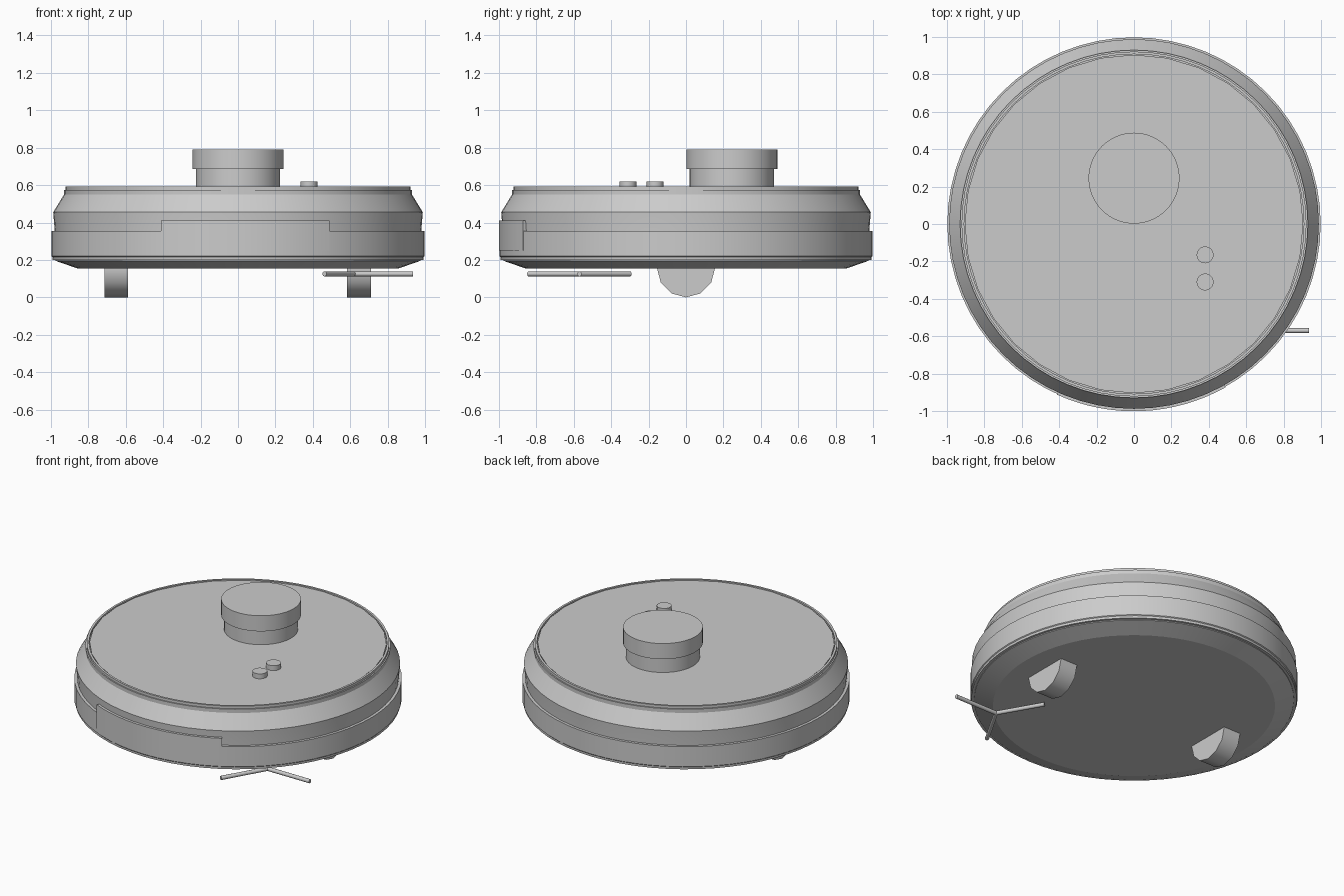
import bpy, math
from mathutils import Matrix, Vector

if "Cube" in bpy.data.objects:
    bpy.data.objects.remove(bpy.data.objects["Cube"])

grey = bpy.data.materials.new("light grey plastic")
grey.diffuse_color = (0.6, 0.6, 0.6, 1)
grey.use_nodes = True
grey.node_tree.nodes["Principled BSDF"].inputs["Base Color"].default_value = grey.diffuse_color


def make(name, verts, faces, angle=30):
    mesh = bpy.data.meshes.new(name)
    mesh.from_pydata(verts, [], faces)
    mesh.materials.append(grey)
    obj = bpy.data.objects.new(name, mesh)
    bpy.context.collection.objects.link(obj)
    bpy.ops.object.select_all(action='DESELECT')
    bpy.context.view_layer.objects.active = obj
    obj.select_set(True)
    bpy.ops.object.mode_set(mode='EDIT')
    bpy.ops.mesh.select_all(action='SELECT')
    bpy.ops.mesh.normals_make_consistent(inside=False)
    bpy.ops.object.mode_set(mode='OBJECT')
    bpy.ops.object.shade_smooth_by_angle(angle=math.radians(angle))
    return obj


def lathe(name, profile, n=64, matrix=Matrix(), closed=False, angle=30):
    """Spin an (r, z) profile; open profiles get end caps, closed ones make a ring."""
    verts = [matrix @ Vector((r * math.cos(2 * math.pi * i / n), r * math.sin(2 * math.pi * i / n), z))
             for r, z in profile for i in range(n)]
    rows = len(profile)
    faces = []
    for j in range(rows if closed else rows - 1):
        a, b = j * n, (j + 1) % rows * n
        faces += [(a + i, a + (i + 1) % n, b + (i + 1) % n, b + i) for i in range(n)]
    if not closed:
        faces += [tuple(range(n))[::-1], tuple(range((rows - 1) * n, rows * n))]
    return make(name, verts, faces, angle)


def at(x, y, z=0):
    return Matrix.Translation((x, y, z))


# Body shell with chamfered underside and sloped shoulder
lathe("body_shell", [(0.86, 0.155), (0.975, 0.195), (0.98, 0.355), (0.988, 0.455),
                     (0.93, 0.55), (0.93, 0.575), (0.90, 0.575)], angle=15)

# Bumper band around the lower side
lathe("bumper", [(0.97, 0.2), (0.992, 0.2), (0.993, 0.215), (0.998, 0.22),
                 (0.998, 0.355), (0.97, 0.355)], closed=True)

# Top lid and the thin raised rim around it
lathe("top_lid", [(0.905, 0.56), (0.905, 0.587)], n=32)
lathe("lid_rim", [(0.908, 0.57), (0.922, 0.57), (0.922, 0.592), (0.908, 0.592)], closed=True)

# Sensor turret: narrow neck and wider cap
lathe("turret_neck", [(0.225, 0.58), (0.225, 0.69)], matrix=at(0, 0.245))
lathe("turret_cap", [(0.243, 0.685), (0.243, 0.79)], matrix=at(0, 0.245))

# Two round buttons
for i, y in enumerate((-0.165, -0.31)):
    lathe(f"button_{i + 1}", [(0.045, 0.58), (0.045, 0.62)], n=32, matrix=at(0.38, y))

# Curved panel on the front
a0, a1, steps = math.asin(-0.412), math.asin(0.49), 16
section = [(0.96, 0.25), (1.001, 0.25), (1.001, 0.41), (0.96, 0.41)]
verts, faces = [], []
for i in range(steps + 1):
    a = a0 + (a1 - a0) * i / steps
    verts += [(r * math.sin(a), -r * math.cos(a), z) for r, z in section]
for i in range(steps):
    faces += [(4 * i + k, 4 * i + (k + 1) % 4, 4 * i + 4 + (k + 1) % 4, 4 * i + 4 + k) for k in range(4)]
faces += [(0, 1, 2, 3), tuple(4 * steps + k for k in range(4))]
make("front_panel", verts, faces)

# Drive wheels, half sunk into the underside
for side, x in (("left", -0.651), ("right", 0.647)):
    lathe(f"{side}_wheel", [(0.155, -0.063), (0.155, 0.063)], n=12,
          matrix=at(x, 0, 0.155) @ Matrix.Rotation(math.pi / 2, 4, 'Y'), angle=35)

# Side brush with three thin arms
for i in range(3):
    turn = Matrix.Rotation(i * 2 * math.pi / 3, 4, 'Z') @ Matrix.Rotation(math.pi / 2, 4, 'Y')
    lathe(f"side_brush_arm_{i + 1}", [(0.013, 0), (0.013, 0.315)], n=12,
          matrix=at(0.62, -0.57, 0.125) @ turn, angle=35)
